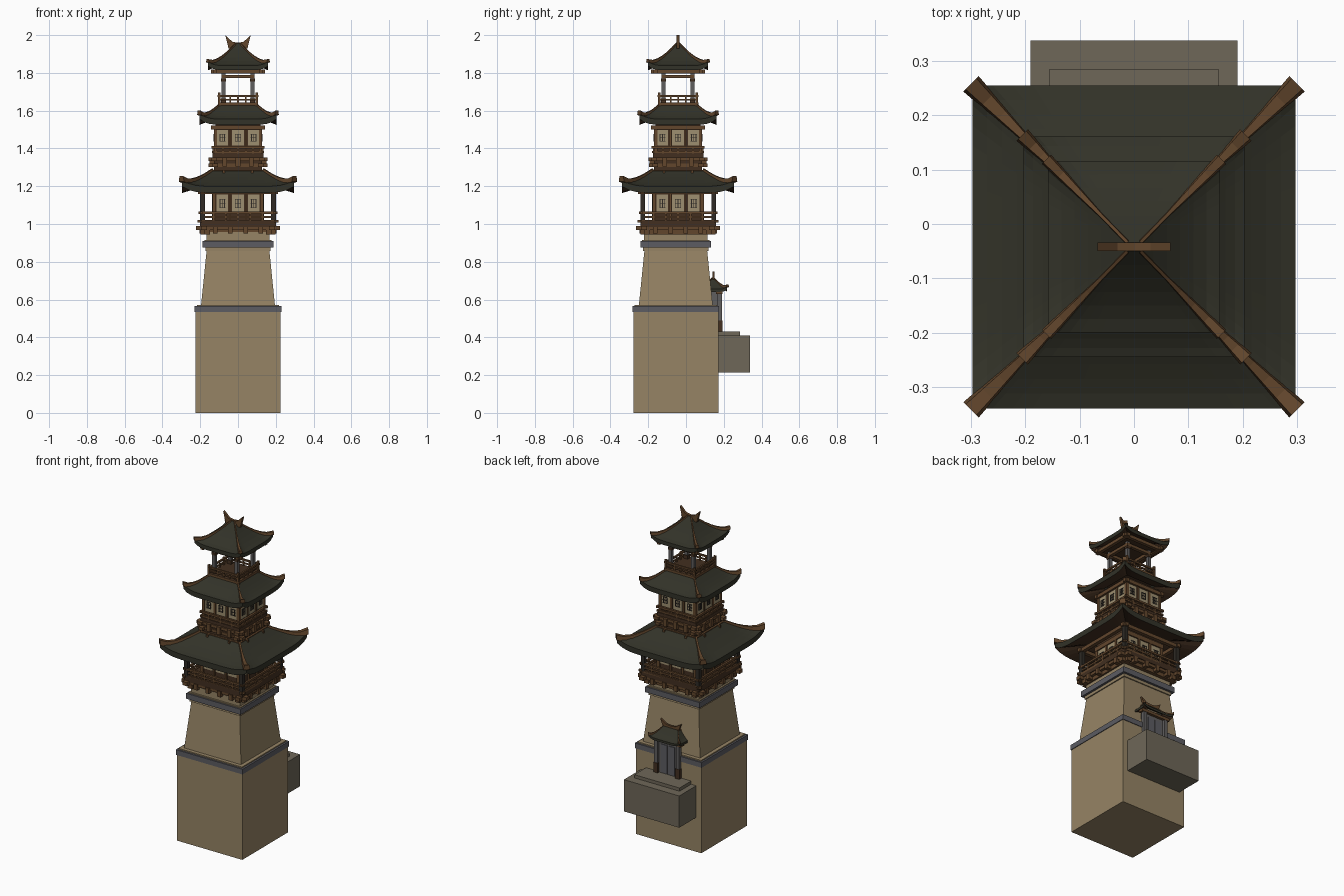
import bpy, bmesh, math
from mathutils import Vector, Matrix

if "Cube" in bpy.data.objects:
    bpy.data.objects.remove(bpy.data.objects["Cube"])


def mat(name, r, g, b):
    m = bpy.data.materials.new(name)
    lin = [((c / 255 + 0.055) / 1.055) ** 2.4 for c in (r, g, b)]
    m.diffuse_color = (*lin, 1)
    m.use_nodes = True
    m.node_tree.nodes["Principled BSDF"].inputs["Base Color"].default_value = m.diffuse_color
    return m


SAND = mat("sandstone", 150, 132, 101)
STONE = mat("grey_stone", 110, 103, 88)
TRIM = mat("slate_trim", 92, 92, 98)
ROOF = mat("roof_tile", 50, 50, 40)
WOOD = mat("brown_wood", 98, 70, 44)
DARK = mat("dark_wood", 66, 47, 32)
PANEL = mat("window_paper", 158, 143, 112)
POST = mat("grey_post", 96, 94, 94)
BLACK = mat("black_post", 46, 42, 37)

BY, CY = -0.054, -0.042      # depth centres of the base and of the storeys


def finish(name, bm, *mats):
    bmesh.ops.recalc_face_normals(bm, faces=bm.faces)
    me = bpy.data.meshes.new(name)
    bm.to_mesh(me)
    bm.free()
    for m in mats:
        me.materials.append(m)
    ob = bpy.data.objects.new(name, me)
    bpy.context.collection.objects.link(ob)
    return ob


def boxes(name, m, items):
    """Each item: x0, x1, y0, y1, z0, z1."""
    bm = bmesh.new()
    for x0, x1, y0, y1, z0, z1 in items:
        M = Matrix.Translation(((x0 + x1) / 2, (y0 + y1) / 2, (z0 + z1) / 2))
        M = M @ Matrix.Diagonal((x1 - x0, y1 - y0, z1 - z0, 1))
        bmesh.ops.create_cube(bm, size=1, matrix=M)
    return finish(name, bm, m)


def around(items, cy=CY):
    """Repeat boxes given on the front side (y relative to centre) on four sides."""
    out = []
    for x0, x1, y0, y1, z0, z1 in items:
        out += [(x0, x1, cy + y0, cy + y1, z0, z1), (-x1, -x0, cy - y1, cy - y0, z0, z1),
                (-y1, -y0, cy + x0, cy + x1, z0, z1), (y0, y1, cy - x1, cy - x0, z0, z1)]
    return out


def ring(hw, w, z0, z1, ext=0.0):
    return around([(-hw - ext, hw + ext, -hw, -hw + w, z0, z1)])


def block(hw, z0, z1, cy=CY):
    return (-hw, hw, cy - hw, cy + hw, z0, z1)


def corners(hw, r, z0, z1):
    return [(sx * hw - r, sx * hw + r, CY + sy * hw - r, CY + sy * hw + r, z0, z1)
            for sx in (-1, 1) for sy in (-1, 1)]


def frustum(name, m, hw0, hw1, z0, z1, cy):
    bm = bmesh.new()
    M = Matrix.Translation((0, cy, (z0 + z1) / 2)) @ Matrix.Rotation(math.pi / 4, 4, 'Z')
    bmesh.ops.create_cone(bm, cap_ends=True, segments=4, radius1=hw0 * 2 ** .5,
                          radius2=hw1 * 2 ** .5, depth=z1 - z0, matrix=M)
    return finish(name, bm, m)


def roof(name, cy, e, top, z0, z1, lift, thick, hip, bend=1.4):
    """Curved hipped roof; e and top are (half x, half y) at the eave and summit."""
    N, T = 16, 6

    def pt(side, s, t):
        hx, hy = (e[i] + (top[i] - e[i]) * t for i in (0, 1))
        z = z0 + (z1 - z0) * t ** bend + lift * abs(s) ** 6 * (1 - t) ** 3
        x, y = [(s * hx, -hy), (hx, s * hy), (-s * hx, hy), (-hx, -s * hy)][side]
        return Vector((x, cy + y, z))

    bm = bmesh.new()
    for k in range(4):
        grid = [[bm.verts.new(pt(k, 2 * i / N - 1, j / T)) for i in range(N + 1)] for j in range(T + 1)]
        low = [[bm.verts.new(v.co - Vector((0, 0, thick))) for v in row] for row in grid]
        inner = [bm.verts.new((v.co.x * .5, cy + (v.co.y - cy) * .5, z0 + 0.01)) for v in low[0]]
        for i in range(N):
            for j in range(T):
                bm.faces.new((grid[j][i], grid[j][i + 1], grid[j + 1][i + 1], grid[j + 1][i]))
            bm.faces.new((low[0][i], low[0][i + 1], grid[0][i + 1], grid[0][i]))
            f = bm.faces.new((inner[i], inner[i + 1], low[0][i + 1], low[0][i]))
            f.material_index = 1
    bmesh.ops.delete(bm, geom=[v for v in bm.verts if not v.link_faces], context='VERTS')
    bmesh.ops.remove_doubles(bm, verts=bm.verts, dist=1e-5)
    finish(name, bm, ROOF, DARK)

    # tapered hip ridges with raised tips
    bm = bmesh.new()
    for k in range(4):
        prev = None
        for j in range(T + 1):
            t = j / T
            p = pt(k, 1, t)
            out = Vector((p.x, p.y - cy, 0)).normalized()
            if j == 0:
                p += out * 0.004 + Vector((0, 0, hip * .3))
            side = Vector((-out.y, out.x, 0)) * hip * (1 - .65 * min(1, t * 1.5))
            up = Vector((0, 0, hip * (.75 - .3 * t)))
            cur = [bm.verts.new(c) for c in (p - side - up, p + side - up, p + side * .7 + up, p - side * .7 + up)]
            if prev:
                for a in range(4):
                    bm.faces.new((prev[a], prev[(a + 1) % 4], cur[(a + 1) % 4], cur[a]))
            else:
                bm.faces.new(cur)
            prev = cur
        bm.faces.new(prev)
    finish(name + "_hips", bm, WOOD)


def crest(name, cy, w, z, h, d):
    """Horned ridge ornament."""
    prof = [(-w, z + h), (-w * .45, z + h * .5), (0, z + h * .42), (w * .45, z + h * .5), (w, z + h),
            (w * .75, z), (-w * .75, z)]
    bm = bmesh.new()
    f = bm.faces.new([bm.verts.new((x, cy - d / 2, q)) for x, q in prof])
    r = bmesh.ops.extrude_face_region(bm, geom=[f])
    bmesh.ops.translate(bm, vec=(0, d, 0), verts=[v for v in r["geom"] if isinstance(v, bmesh.types.BMVert)])
    finish(name, bm, WOOD)


def windows(name, hw, z0, z1):
    """Three paper windows with lattice on each side."""
    plates, bars = [], []
    h = z1 - z0
    for c in (-.083, 0, .083):
        plates.append((c - .031, c + .031, -hw - .006, -hw + .002, z0, z1))
        for x in (-.012, 0, .012):
            bars.append((c + x - .002, c + x + .002, -hw - .009, -hw - .005, z0 + h * .25, z1 - h * .25))
        for q in (.28, .5, .72):
            bars.append((c - .016, c + .016, -hw - .009, -hw - .005, z0 + h * q - .002, z0 + h * q + .002))
    boxes(name + "_paper", PANEL, around(plates))
    boxes(name + "_lattice", BLACK, around(bars))


# masonry base
boxes("lower_base", SAND, [block(.225, 0, .535, BY), block(.218, .535, .572, BY)])
boxes("lower_trim", TRIM, [block(.229, .533, .565, BY)])
frustum("upper_base", SAND, .196, .165, .565, .87, BY)
boxes("upper_base_cap", SAND, [block(.173, .858, .878, BY), block(.178, .908, .916, BY), block(.168, .91, .958, BY)])
boxes("upper_trim", TRIM, [block(.187, .876, .91, BY)])

# first storey
boxes("first_brackets", WOOD, ring(.178, .03, .945, .968, .02) + ring(.195, .03, .968, .99, .028)
      + around([(x - .012, x + .012, -.205, -.15, .95, .985) for x in (-.12, -.04, .04, .12)]))
boxes("first_floor", DARK, [block(.2, .985, 1.018), block(.172, .95, .99)])
boxes("first_rail", WOOD, ring(.2, .01, 1.008, 1.022, .015) + ring(.198, .01, 1.032, 1.042) + ring(.2, .012, 1.054, 1.066, .008)
      + around([(x - .005, x + .005, -.198, -.188, 1.02, 1.06) for x in (-.13, -.065, 0, .065, .13)]))
boxes("first_posts", BLACK, corners(.188, .012, 1.01, 1.18))
boxes("first_walls", DARK, [block(.128, 1.01, 1.22)])
windows("first_window", .128, 1.06, 1.155)
boxes("first_wall_posts", WOOD, around([(x - .006, x + .006, -.137, -.12, 1.02, 1.17) for x in (-.042, .042)])
      + corners(.126, .01, 1.02, 1.18))
boxes("first_beams", WOOD, ring(.2, .022, 1.158, 1.18, .012) + ring(.138, .02, 1.158, 1.185))
roof("first_roof", CY, (.297, .297), (.135, .135), 1.198, 1.285, .035, .034, .02, 1.35)
boxes("first_roof_collar", WOOD, ring(.14, .02, 1.268, 1.286)
      + around([(x - .006, x + .006, -.155, -.13, 1.262, 1.285) for x in (-.075, .075)]))

# second storey
boxes("second_core", DARK, [block(.128, 1.25, 1.375), block(.12, 1.37, 1.54)])
boxes("second_brackets", WOOD, ring(.135, .03, 1.302, 1.32, .02) + ring(.142, .03, 1.334, 1.352, .014)
      + around([(x - .012, x + .012, -.15, -.12, 1.305, 1.352) for x in (-.07, 0, .07)]))
boxes("second_floor", DARK, [block(.134, 1.35, 1.372)])
boxes("second_rail", WOOD, ring(.134, .01, 1.376, 1.386, .004) + ring(.136, .012, 1.4, 1.412, .004)
      + around([(x - .005, x + .005, -.134, -.12, 1.37, 1.41) for x in (-.08, 0, .08)]))
windows("second_window", .12, 1.415, 1.498)
boxes("second_posts", WOOD, around([(x - .006, x + .006, -.128, -.11, 1.375, 1.51) for x in (-.042, .042)])
      + corners(.119, .009, 1.37, 1.51))
boxes("second_beams", WOOD, ring(.136, .02, 1.5, 1.522, .006))
roof("second_roof", CY, (.203, .203), (.1, .1), 1.555, 1.63, .03, .03, .015, 1.35)

# open lantern storey
boxes("lantern_floor", DARK, [block(.098, 1.58, 1.642)])
boxes("lantern_rail", WOOD, ring(.103, .01, 1.625, 1.642, .004) + ring(.1, .008, 1.653, 1.661) + ring(.102, .01, 1.672, 1.682, .006)
      + corners(.099, .006, 1.64, 1.695)
      + around([(x - .004, x + .004, -.1, -.092, 1.64, 1.68) for x in (-.04, 0, .04)]))
boxes("lantern_posts", POST, corners(.077, .01, 1.64, 1.8))
boxes("lantern_post_bases", DARK, corners(.077, .013, 1.64, 1.665) + corners(.077, .013, 1.755, 1.77))
boxes("lantern_beams", WOOD, ring(.088, .02, 1.772, 1.79) + ring(.13, .02, 1.798, 1.818, .012))
boxes("lantern_ceiling", DARK, [block(.115, 1.805, 1.825)])
roof("top_roof", CY, (.158, .158), (.012, .008), 1.838, 1.955, .022, .024, .012, 1.45)
crest("top_crest", CY, .067, 1.93, .07, .016)

# rear shrine on its ledge
boxes("shrine_ledge", STONE, [(-.19, .19, .1, .338, .213, .41), (-.155, .155, .1, .285, .41, .43)])
boxes("shrine_door", POST, [(-.062, .062, .1, .176, .43, .645)])
boxes("shrine_door_leaves", TRIM, [(-.046, -.003, .17, .18, .435, .61), (.003, .046, .17, .18, .435, .61)])
boxes("shrine_posts", POST, [(s * .075 - .011, s * .075 + .011, .168, .19, .43, .65) for s in (-1, 1)])
boxes("shrine_post_bases", DARK, [(s * .075 - .014, s * .075 + .014, .165, .193, .43, .49) for s in (-1, 1)])
boxes("shrine_beam", WOOD, [(-.098, .098, .16, .192, .63, .648)])
roof("shrine_roof", .143, (.105, .075), (.05, .006), .655, .712, .015, .014, .009)
crest("shrine_crest", .145, .07, .702, .047, .012)
